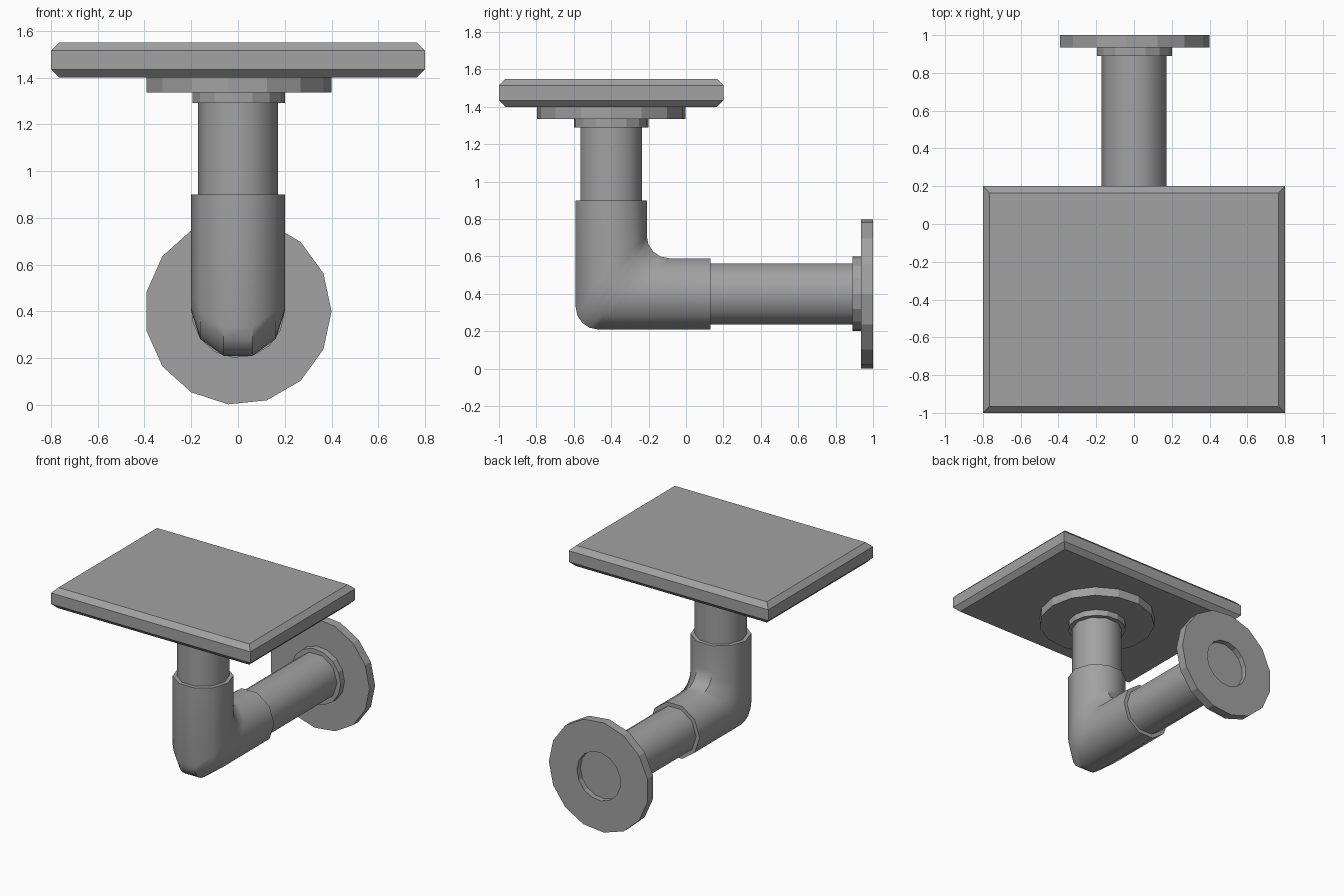
import bpy
import bmesh
from math import sin, cos, tau, pi, radians

cube = bpy.data.objects.get("Cube")
if cube:
    bpy.data.objects.remove(cube, do_unlink=True)

GREY = (0.36, 0.36, 0.36, 1.0)
metal = bpy.data.materials.new("grey metal")
metal.use_nodes = True
metal.diffuse_color = GREY
metal.node_tree.nodes["Principled BSDF"].inputs["Base Color"].default_value = GREY

AXIS_Y = -0.4   # upright pipe centre
AXIS_Z = 0.4    # wall pipe centre
PIPE_SIDES = 10
FLANGE_SIDES = 15


def finish(name, bm, smooth=False):
    bmesh.ops.recalc_face_normals(bm, faces=bm.faces)
    mesh = bpy.data.meshes.new(name)
    bm.to_mesh(mesh)
    bm.free()
    mesh.materials.append(metal)
    obj = bpy.data.objects.new(name, mesh)
    bpy.context.collection.objects.link(obj)
    if smooth:
        bpy.ops.object.select_all(action='DESELECT')
        obj.select_set(True)
        bpy.context.view_layer.objects.active = obj
        bpy.ops.object.shade_smooth_by_angle(angle=radians(40))
    return obj


def loft(name, rings, smooth=False):
    """Skin a list of equal rings of points and cap both ends."""
    bm = bmesh.new()
    loops = [[bm.verts.new(p) for p in ring] for ring in rings]
    for a, b in zip(loops, loops[1:]):
        for i in range(len(a)):
            j = (i + 1) % len(a)
            bm.faces.new((a[i], a[j], b[j], b[i]))
    bm.faces.new(loops[0])
    bm.faces.new(loops[-1])
    return finish(name, bm, smooth)


def lathe(name, profile, sides, upright, smooth=False):
    """Turn (radius, distance) pairs about the upright or the wall axis."""
    rings = []
    for r, d in profile:
        pts = [(r * cos(tau * i / sides), r * sin(tau * i / sides)) for i in range(sides)]
        rings.append([(u, AXIS_Y + v, d) if upright else (u, d, AXIS_Z + v) for u, v in pts])
    return loft(name, rings, smooth)


# Chamfered top plate
bm = bmesh.new()
bmesh.ops.create_cube(bm, size=1)
bmesh.ops.scale(bm, vec=(1.6, 1.2, 0.15), verts=bm.verts)
bmesh.ops.translate(bm, vec=(0, AXIS_Y, 1.475), verts=bm.verts)
# chamfer only the rims of the top and bottom faces
rims = [e for e in bm.edges if abs(e.verts[0].co.z - e.verts[1].co.z) < 0.01]
bmesh.ops.bevel(bm, geom=rims, offset=0.035, segments=1, affect='EDGES')
finish("top_plate", bm)

# Flanges with a collar on the pipe side and a shallow recess behind
for name, start, upright in (("plate_flange", 1.29, True), ("wall_flange", 0.89, False)):
    profile = [(0.16, 0), (0.2, 0), (0.2, 0.045), (0.4, 0.045),
               (0.4, 0.11), (0.175, 0.11), (0.175, 0.07)]
    lathe(name, [(r, start + d) for r, d in profile], FLANGE_SIDES, upright)

# Straight pipes
lathe("upright_pipe", [(0.172, 0.85), (0.172, 1.33)], PIPE_SIDES, True, True)
lathe("wall_pipe", [(0.172, 0.08), (0.172, 0.93)], PIPE_SIDES, False, True)

# Mitred elbow whose corner is rounded by the same fillet all the way across
FILLET = 0.12
section = [(0.2 * cos(tau * i / PIPE_SIDES), 0.2 * sin(tau * i / PIPE_SIDES))
           for i in range(PIPE_SIDES)]
rings = [[(x, AXIS_Y - o, 0.9) for x, o in section]]
for k in range(5):
    t = pi / 2 * k / 4
    dy, dz = FILLET * (1 - cos(t)), FILLET * (1 - sin(t))
    rings.append([(x, AXIS_Y - o + dy, AXIS_Z - o + dz) for x, o in section])
rings.append([(x, 0.13, AXIS_Z - o) for x, o in section])
loft("elbow", rings, True)
